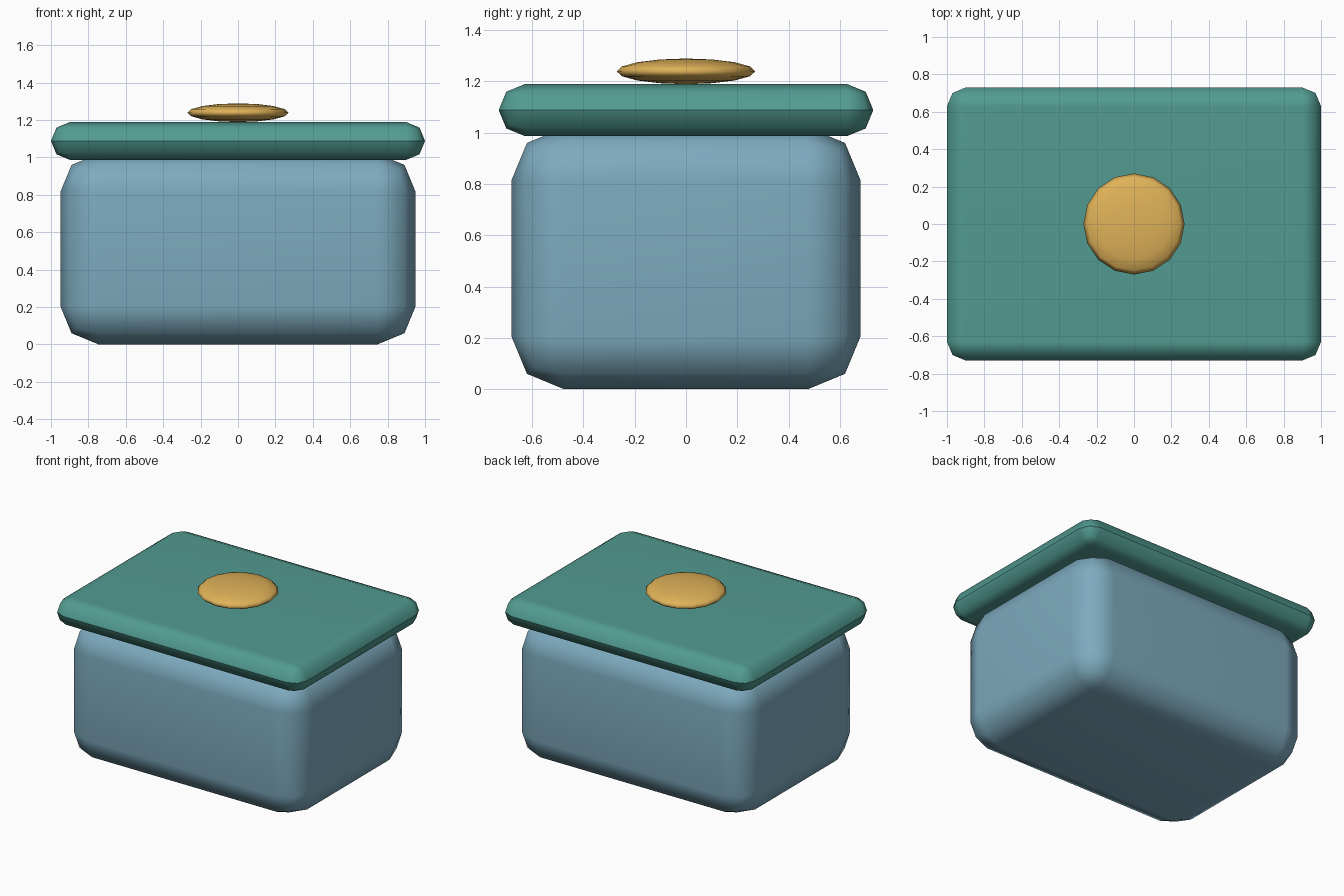
import bpy
import bmesh

cube = bpy.data.objects.get("Cube")
if cube:
    bpy.data.objects.remove(cube, do_unlink=True)


def material(name, rgb):
    mat = bpy.data.materials.new(name)
    mat.use_nodes = True
    mat.diffuse_color = (*rgb, 1)
    mat.node_tree.nodes["Principled BSDF"].inputs["Base Color"].default_value = (*rgb, 1)
    return mat


def add_object(name, bm, mat):
    for face in bm.faces:
        face.smooth = True
    mesh = bpy.data.meshes.new(name)
    bm.to_mesh(mesh)
    bm.free()
    mesh.materials.append(mat)
    obj = bpy.data.objects.new(name, mesh)
    bpy.context.collection.objects.link(obj)
    return obj


def rounded_box(name, size, bottom, radius, mat, seam=False):
    """Box with two-segment rounded edges; a seam keeps the middle edge crisp."""
    bm = bmesh.new()
    bmesh.ops.create_cube(bm, size=1)
    bmesh.ops.scale(bm, vec=size, verts=bm.verts)
    bmesh.ops.bevel(bm, geom=bm.edges[:], offset=radius, segments=2,
                    profile=0.5, affect='EDGES', clamp_overlap=True)
    bmesh.ops.remove_doubles(bm, verts=bm.verts, dist=0.001)
    if seam:
        for edge in bm.edges:
            if all(abs(v.co.z) < 0.002 for v in edge.verts):
                edge.smooth = False
    bmesh.ops.translate(bm, vec=(0, 0, bottom + size[2] / 2), verts=bm.verts)
    obj = add_object(name, bm, mat)
    # Keep the large faces flat while the rounded edges shade smoothly
    normals = obj.modifiers.new("Flat Faces", 'WEIGHTED_NORMAL')
    normals.keep_sharp = True
    return obj


blue = material("dusty blue", (0.205, 0.402, 0.515))
teal = material("teal green", (0.084, 0.328, 0.283))
gold = material("warm gold", (0.745, 0.445, 0.098))

# Container and overhanging lid
rounded_box("box_body", (1.9, 1.36, 1.02), 0, 0.205, blue)
rounded_box("lid", (2.0, 1.46, 0.202), 0.987, 0.101, teal, seam=True)

# Flattened round knob resting on the lid
bm = bmesh.new()
bmesh.ops.create_uvsphere(bm, u_segments=16, v_segments=8, radius=1)
bmesh.ops.scale(bm, vec=(0.27, 0.27, 0.05), verts=bm.verts)
bmesh.ops.translate(bm, vec=(0, 0, 1.239), verts=bm.verts)
add_object("lid_knob", bm, gold)
